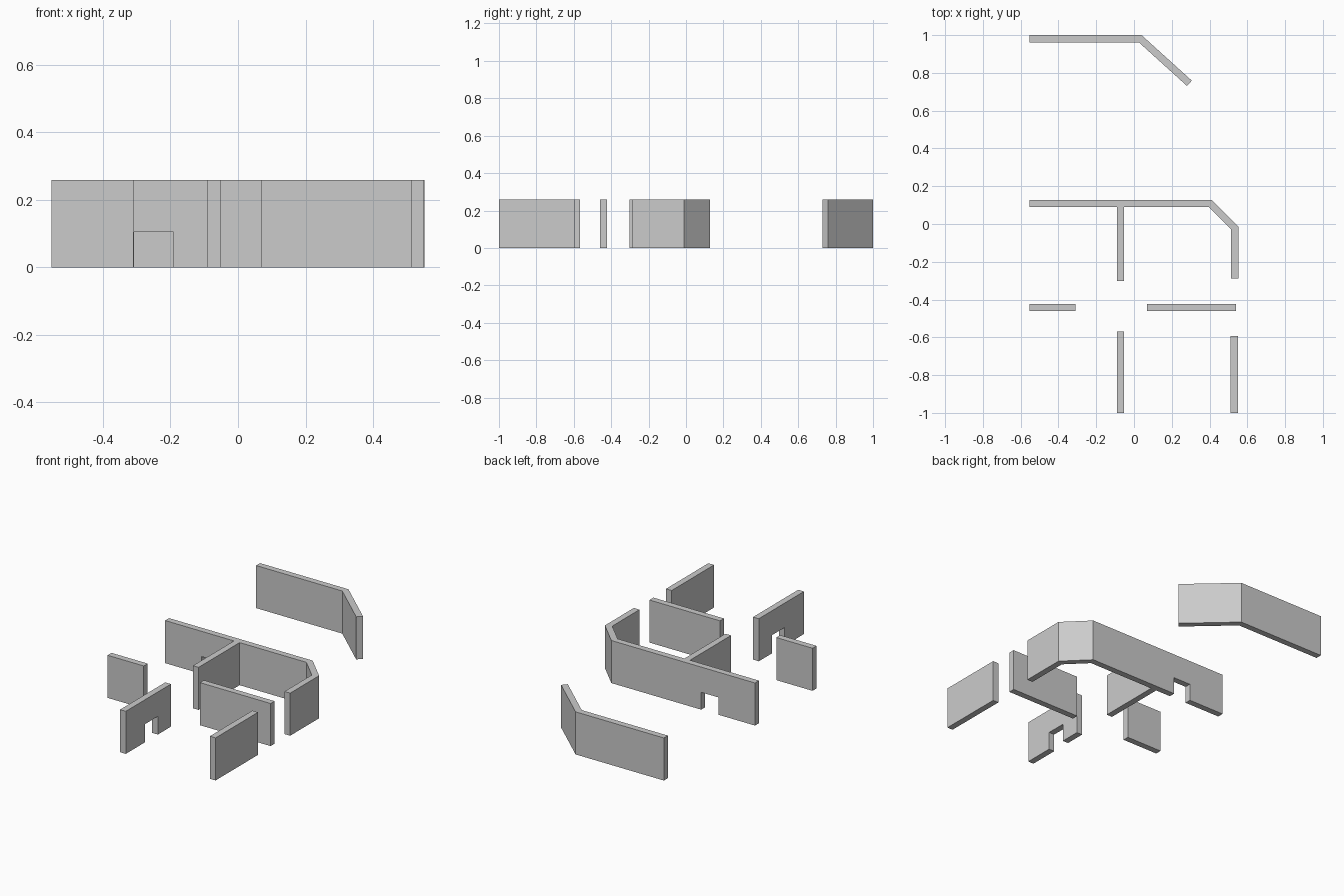
import bpy, bmesh
from mathutils import Vector

if "Cube" in bpy.data.objects:
    bpy.data.objects.remove(bpy.data.objects["Cube"])

H = 0.258   # wall height
T = 0.038   # wall thickness


def wall(name, path, height=H, t=T):
    """Upright wall: plan path of its left-hand face, mitred offset to the right, extruded up."""
    pts = [Vector(p) for p in path]
    normals = []
    for a, b in zip(pts, pts[1:]):
        d = (b - a).normalized()
        normals.append(Vector((d.y, -d.x)))
    inner = []
    for i, p in enumerate(pts):
        n0 = normals[max(i - 1, 0)]
        n1 = normals[min(i, len(normals) - 1)]
        m = (n0 + n1).normalized()
        inner.append(p + m * (t / m.dot(n0)))
    bm = bmesh.new()
    n = len(pts)
    rings = [[(bm.verts.new((*a, z)), bm.verts.new((*b, z))) for a, b in zip(pts, inner)]
             for z in (0, height)]
    lo, hi = rings
    for i in range(n - 1):
        for ring in rings:
            bm.faces.new((ring[i][0], ring[i + 1][0], ring[i + 1][1], ring[i][1]))
        for s in (0, 1):
            bm.faces.new((lo[i][s], lo[i + 1][s], hi[i + 1][s], hi[i][s]))
    for i in (0, n - 1):
        bm.faces.new((lo[i][0], lo[i][1], hi[i][1], hi[i][0]))
    bmesh.ops.recalc_face_normals(bm, faces=bm.faces)
    me = bpy.data.meshes.new(name)
    bm.to_mesh(me)
    bm.free()
    ob = bpy.data.objects.new(name, me)
    bpy.context.collection.objects.link(ob)
    return ob


def doorway(target, centre, size):
    """Cut an opening that starts at the floor."""
    bpy.ops.mesh.primitive_cube_add(size=1, location=(*centre, 0))
    cutter = bpy.context.object
    cutter.name = target.name + "_door_cutter"
    cutter.scale = size
    cutter.hide_render = True
    cutter.hide_viewport = True
    cutter.display_type = 'WIRE'
    mod = target.modifiers.new("doorway", 'BOOLEAN')
    mod.operation = 'DIFFERENCE'
    mod.solver = 'EXACT'
    mod.object = cutter


# bent outer walls
wall("rear_wall", [(-0.552, 1), (0.04, 1), (0.306, 0.759)])
middle = wall("middle_wall", [(-0.552, 0.128), (0.411, 0.128), (0.552, -0.012), (0.552, -0.289)])

# partitions running front to back
wall("inner_partition", [(-0.052, 0.09), (-0.052, -0.303)])
front = wall("front_partition", [(-0.052, -0.568), (-0.052, -1)])
wall("front_right_wall", [(0.55, -0.594), (0.55, -1)])

# short cross walls
wall("cross_wall_left", [(-0.552, -0.423), (-0.309, -0.423)])
wall("cross_wall_right", [(0.068, -0.423), (0.541, -0.423)])

# floor-level openings
doorway(middle, (-0.25, 0.109), (0.117, 0.2, 0.21))
doorway(front, (-0.071, -0.754), (0.2, 0.122, 0.22))
